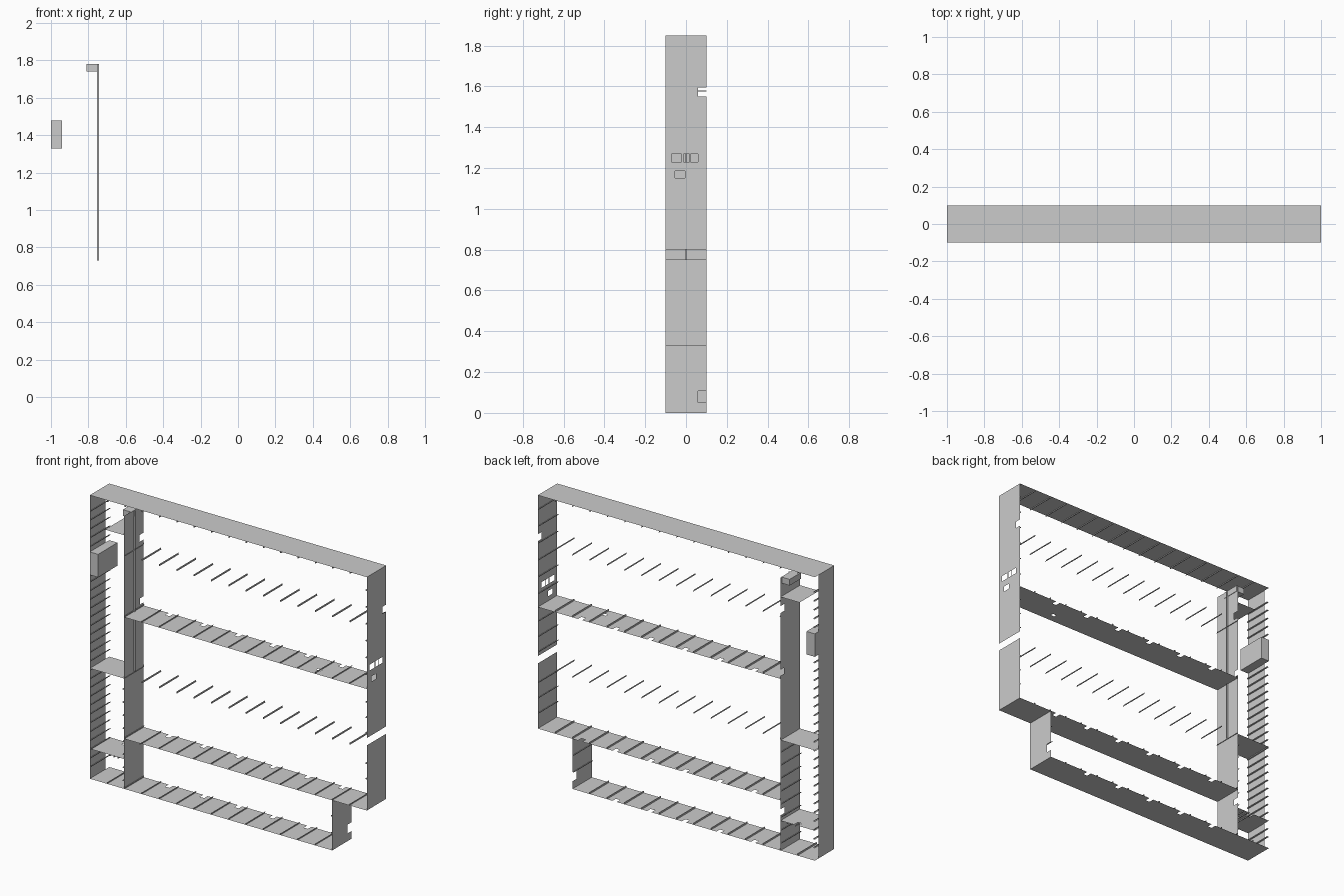
import bpy, bmesh

if "Cube" in bpy.data.objects:
    bpy.data.objects.remove(bpy.data.objects["Cube"])

Y0, Y1 = -0.1, 0.1      # slice depth
H = 1.85                # overall height
BX = -0.753             # inner bulkhead


def finish(name, bm):
    bmesh.ops.remove_doubles(bm, verts=bm.verts, dist=1e-5)
    me = bpy.data.meshes.new(name)
    bm.to_mesh(me)
    bm.free()
    bpy.context.collection.objects.link(bpy.data.objects.new(name, me))


def sheet(name, axis, pos, u0, u1, holes=(), v0=Y0, v1=Y1):
    """Thin plate: u runs along z (axis 'x') or x (axis 'z'), v along y.
    Rectangular holes (u0, u1, v0, v1) are left out."""
    us = sorted({u0, u1, *[c for h in holes for c in h[:2]]})
    vs = sorted({v0, v1, *[c for h in holes for c in h[2:]]})
    bm = bmesh.new()
    for a, b in zip(us, us[1:]):
        for c, d in zip(vs, vs[1:]):
            mu, mv = (a + b) / 2, (c + d) / 2
            if any(h[0] < mu < h[1] and h[2] < mv < h[3] for h in holes):
                continue
            quad = [(a, c), (b, c), (b, d), (a, d)]
            bm.faces.new([bm.verts.new((pos, v, u) if axis == 'x' else (u, v, pos))
                          for u, v in quad])
    finish(name, bm)


def stiffeners(name, axis, pos, places, side, web=0.01, flange=0.005):
    """Row of angle bars running along y, standing off a plate at pos."""
    bm = bmesh.new()
    for p in places:
        prof = [(p, pos), (p, pos + side * web), (p + flange, pos + side * web)]
        rows = []
        for y in (Y0, Y1):
            rows.append([bm.verts.new((h, y, u) if axis == 'x' else (u, y, h))
                         for u, h in prof])
        for i in range(2):
            bm.faces.new((rows[0][i], rows[0][i + 1], rows[1][i + 1], rows[1][i]))
    finish(name, bm)


def box(name, x0, x1, y0, y1, z0, z1):
    bm = bmesh.new()
    bmesh.ops.create_cube(bm, size=1)
    for v in bm.verts:
        v.co = ((x0 + x1) / 2 + v.co.x * (x1 - x0),
                (y0 + y1) / 2 + v.co.y * (y1 - y0),
                (z0 + z1) / 2 + v.co.z * (z1 - z0))
    finish(name, bm)


def steps(start, step, count):
    return [start + step * i for i in range(count)]


def edge_notches(start, count):
    return [(s, s + 0.03, 0.065, Y1) for s in steps(start, 0.25, count)]


# horizontal decks
sheet("top_deck", 'z', H, -1, 1)
sheet("middle_deck", 'z', 1.12, BX, 1, edge_notches(-0.57, 6) + [(0.6, 0.63, -0.05, -0.03)])
sheet("lower_deck", 'z', 0.327, BX, 1, edge_notches(-0.57, 6))
sheet("bottom_plate", 'z', 0.0, -1, 0.75, edge_notches(-0.57, 5))
sheet("side_upper_shelf", 'z', 1.655, -0.89, BX)
sheet("side_middle_deck", 'z', 0.72, -1, BX)
sheet("side_lower_deck", 'z', 0.195, -1, BX, [(-0.88, -0.85, 0.06, Y1)])

# deck stiffeners; two levels carry bars only
wide = steps(-0.75, 0.125, 14)
stiffeners("top_deck_stiffeners", 'z', H, steps(-0.875, 0.125, 15), -1)
stiffeners("upper_level_bars", 'z', 1.533, wide, -1)
stiffeners("middle_deck_stiffeners", 'z', 1.12, wide, 1)
stiffeners("middle_level_bars", 'z', 0.735, wide, -1)
stiffeners("lower_deck_stiffeners", 'z', 0.327, wide, 1)
stiffeners("bottom_stiffeners", 'z', 0.0, steps(-0.875, 0.125, 13), 1)
stiffeners("side_deck_stiffeners", 'z', 0.195, [-0.86, -0.83, -0.8], -1)

# right wall: window openings, a pass-through gap and an edge notch
windows = [(1.23, 1.268, a, b) for a, b in ((-0.072, -0.022), (-0.012, 0.018), (0.022, 0.06))]
windows += [(1.15, 1.185, -0.053, -0.005), (1.55, 1.595, 0.06, Y1)]
sheet("right_wall_upper", 'x', 1, 0.8, H, windows)
sheet("right_wall_lower", 'x', 1, 0.327, 0.752)
stiffeners("right_wall_stiffeners", 'x', 1,
           steps(0.43, 0.1, 3) + steps(0.83, 0.1, 3) + steps(1.21, 0.11, 6), -1)
sheet("right_step_wall", 'x', 0.75, 0, 0.327, [(0.05, 0.108, 0.06, Y1)])
stiffeners("right_step_stiffeners", 'x', 0.75, [0.11, 0.22], -1)

# left wall with closely spaced bars overhanging its rear edge
sheet("left_wall", 'x', -1, 0, H, v1=0.06)
stiffeners("left_wall_stiffeners", 'x', -1, steps(0.08, 0.0575, 30), 1)

# inner bulkhead
sheet("bulkhead_lower", 'x', BX, 0, 0.72, [(0.23, 0.27, 0.06, Y1)])
stiffeners("bulkhead_lower_stiffeners", 'x', BX, steps(0.05, 0.085, 8), -1)
sheet("bulkhead_upper", 'x', BX, 0.72, 1.78,
      [(1.14, 1.18, 0.065, Y1), (1.55, 1.595, 0.06, Y1)])
box("bulkhead_upright", BX, -0.743, -0.002, 0.002, 0.73, 1.78)

# duct and equipment box
box("duct_box", -0.81, -0.75, -0.03, 0.088, 1.74, 1.78)
box("equipment_box", -1, -0.94, Y0, Y1, 1.33, 1.48)
